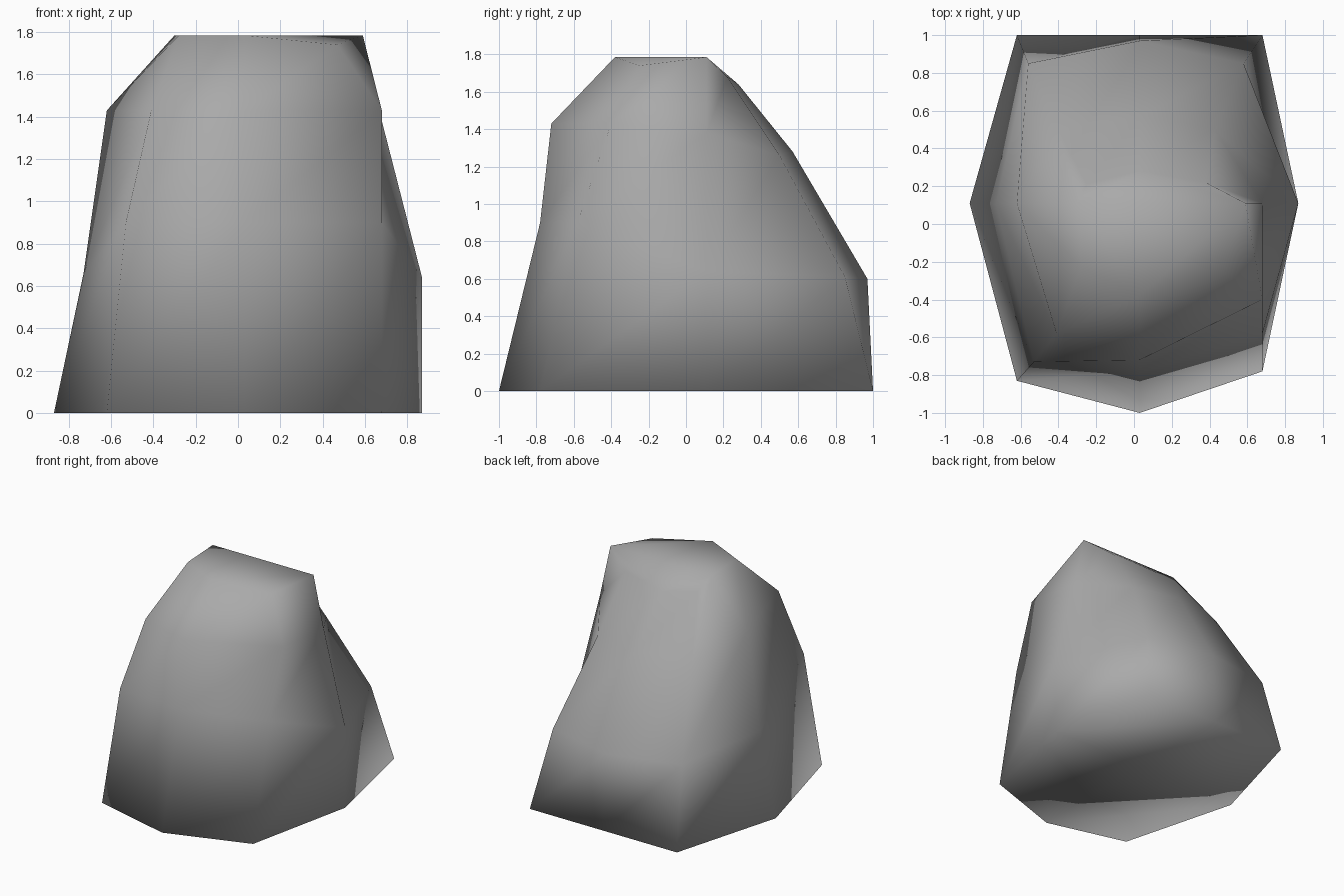
import bpy
import bmesh

# Remove the default cube only
default_cube = bpy.data.objects.get("Cube")
if default_cube:
    bpy.data.objects.remove(default_cube, do_unlink=True)


def make_material(name, color):
    material = bpy.data.materials.new(name)
    material.use_nodes = True
    material.diffuse_color = color
    shader = material.node_tree.nodes["Principled BSDF"]
    shader.inputs["Base Color"].default_value = color
    shader.inputs["Roughness"].default_value = 1
    return material


def add_ring(mesh, points):
    return [mesh.verts.new(point) for point in points]


def bridge(mesh, lower, upper):
    """Join two rings with triangles, all cut along the same diagonal."""
    count = len(lower)
    for i in range(count):
        following = (i + 1) % count
        mesh.faces.new((lower[i], lower[following], upper[i]))
        mesh.faces.new((lower[following], upper[following], upper[i]))


def cap(mesh, ring, centre):
    """Close a ring with corner triangles around a central diamond."""
    middle = mesh.verts.new(centre)
    for corner in range(0, len(ring), 2):
        before, after = ring[corner - 1], ring[corner + 1]
        mesh.faces.new((before, ring[corner], after))
        mesh.faces.new((before, after, middle))


# Cross-sections of the rock, each starting at the back corner on the -x side
ground_ring = [(-.62, 1, 0), (.03, 1, 0), (.68, 1, 0), (.87, .11, 0),
               (.68, -.78, 0), (.03, -1, 0), (-.62, -.83, 0), (-.87, .11, 0)]
belly_ring = [(-.56, .85, .63), (.03, .97, .6), (.58, .85, .61), (.87, .11, .64),
              (.68, -.58, .9), (.03, -.78, .9), (-.53, -.73, .9), (-.73, .11, .66)]
shoulder_ring = [(-.4, .5, 1.26), (.03, .57, 1.28), (.43, .5, 1.26), (.68, .11, 1.38),
                 (.68, -.4, 1.43), (.03, -.72, 1.43), (-.41, -.58, 1.43), (-.62, .11, 1.43)]
crown_ring = [(-.25, .21, 1.68), (.03, .28, 1.64), (.38, .22, 1.68), (.59, .11, 1.785),
              (.47, -.25, 1.74), (.03, -.38, 1.785), (-.28, -.23, 1.785), (-.3, .11, 1.785)]

# Rock body
mesh = bmesh.new()
rings = [add_ring(mesh, points)
         for points in (ground_ring, belly_ring, shoulder_ring, crown_ring)]
for lower, upper in zip(rings, rings[1:]):
    bridge(mesh, lower, upper)
cap(mesh, rings[0], (.03, .11, 0))
cap(mesh, rings[-1], (.03, .11, 1.785))
bmesh.ops.recalc_face_normals(mesh, faces=mesh.faces)

# The whole rock is shaded as one soft surface
for face in mesh.faces:
    face.smooth = True

rock_data = bpy.data.meshes.new("boulder")
mesh.to_mesh(rock_data)
mesh.free()
rock_data.materials.append(make_material("stone_grey", (.4, .4, .4, 1)))
boulder = bpy.data.objects.new("boulder", rock_data)
bpy.context.collection.objects.link(boulder)
